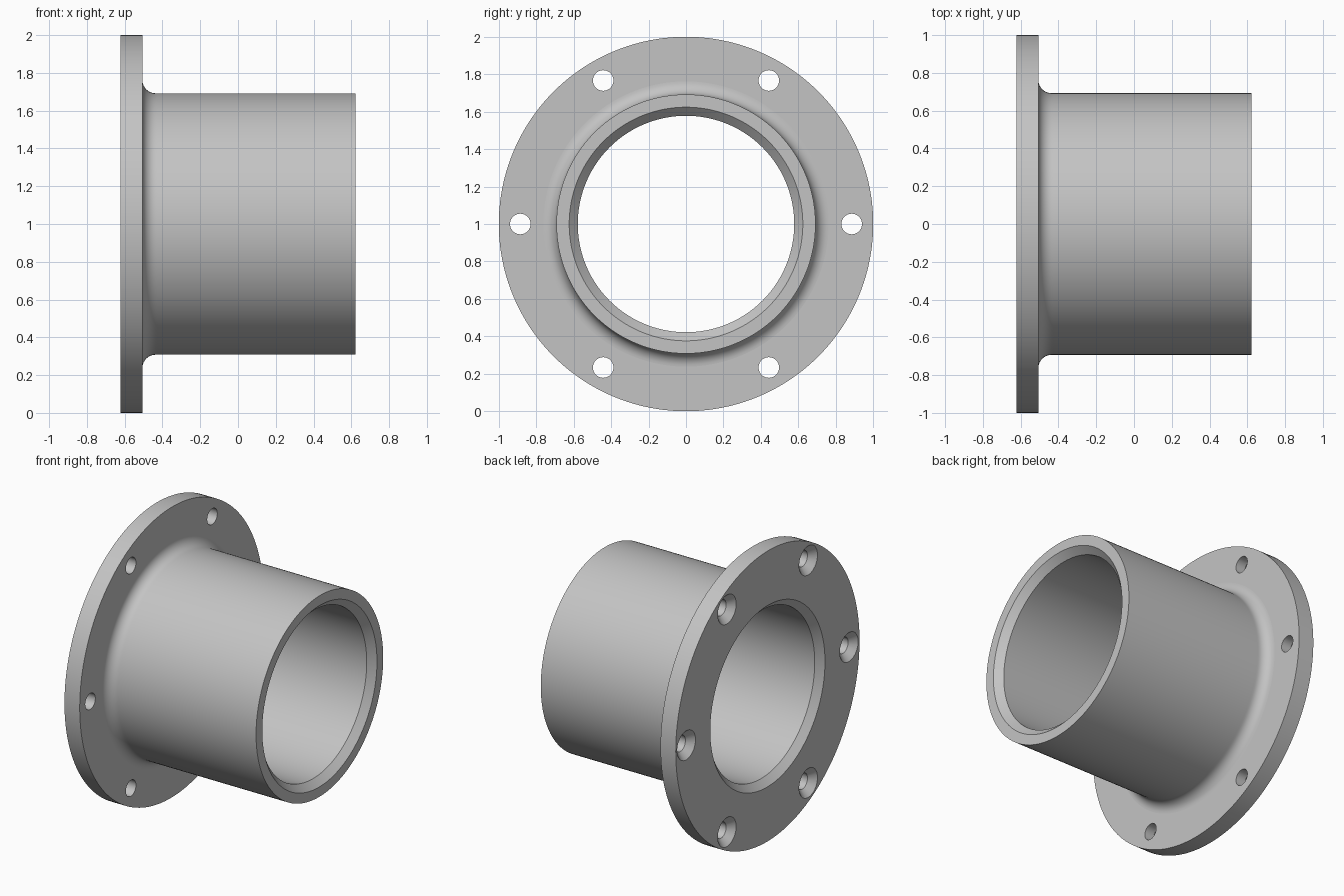
import bpy
import bmesh
from math import cos, sin, pi, radians

cube = bpy.data.objects.get("Cube")
if cube:
    bpy.data.objects.remove(cube)

# Main dimensions; the pipe axis runs along x at height AXIS_Z
AXIS_Z = 1.0
BACK, FACE, END = -0.622, -0.506, 0.622
FLANGE_R, TUBE_R, BORE_R = 1.0, 0.692, 0.578
CHAMFER, FILLET = 0.046, 0.07
BOLT_CIRCLE, HOLE_R, SINK_R = 0.885, 0.055, 0.1

steel = bpy.data.materials.new("light grey metal")
steel.use_nodes = True
grey = (0.55, 0.55, 0.55, 1.0)
steel.diffuse_color = grey
steel.node_tree.nodes["Principled BSDF"].inputs["Base Color"].default_value = grey


def lathe(bm, profile, y, z, segments, ring):
    """Revolve (x, radius) points about an x-parallel axis; ring closes the loop, else cap the ends."""
    loops = []
    for x, r in profile:
        angles = [2 * pi * i / segments for i in range(segments)]
        loops.append([bm.verts.new((x, y + r * cos(a), z + r * sin(a))) for a in angles])
    pairs = list(zip(loops, loops[1:]))
    if ring:
        pairs.append((loops[-1], loops[0]))
    else:
        bm.faces.new(loops[0])
        bm.faces.new(loops[-1])
    for a, b in pairs:
        for i in range(segments):
            j = (i + 1) % segments
            bm.faces.new((a[i], a[j], b[j], b[i]))


def finish(bm, name):
    bmesh.ops.recalc_face_normals(bm, faces=bm.faces[:])
    mesh = bpy.data.meshes.new(name)
    bm.to_mesh(mesh)
    bm.free()
    mesh.materials.append(steel)
    obj = bpy.data.objects.new(name, mesh)
    bpy.context.collection.objects.link(obj)
    return obj


# Flanged tube: flange, root fillet, tube and chamfered bore in one section
steps = 10
fillet = []
for i in range(steps + 1):
    t = pi / 2 * i / steps
    fillet.append((FACE + FILLET * (1 - cos(t)), TUBE_R + FILLET * (1 - sin(t))))
section = [(BACK, BORE_R + CHAMFER), (BACK, FLANGE_R), (FACE, FLANGE_R)]
section += fillet
section += [(FACE + FILLET + 0.01, TUBE_R), (END, TUBE_R), (END, BORE_R + CHAMFER),
            (END - CHAMFER, BORE_R), (BACK + CHAMFER, BORE_R)]
bm = bmesh.new()
lathe(bm, section, 0, AXIS_Z, 160, True)
body = finish(bm, "flanged_tube")

# Six countersunk bolt holes, countersinks on the back of the flange
over = 0.02
depth = SINK_R - HOLE_R
drill = [(BACK - over, SINK_R + over), (BACK + depth, HOLE_R), (FACE + over, HOLE_R)]
bm = bmesh.new()
for k in range(6):
    a = k * pi / 3
    lathe(bm, drill, BOLT_CIRCLE * cos(a), AXIS_Z + BOLT_CIRCLE * sin(a), 40, False)
cutter = finish(bm, "bolt_hole_cutter")
cutter.hide_render = True

cut = body.modifiers.new("bolt holes", "BOOLEAN")
cut.operation = "DIFFERENCE"
cut.solver = "EXACT"
cut.object = cutter
bpy.ops.object.select_all(action="DESELECT")
body.select_set(True)
bpy.context.view_layer.objects.active = body
bpy.ops.object.modifier_apply(modifier=cut.name)
bpy.data.objects.remove(cutter)

# Smooth round surfaces, flat end faces
bpy.ops.object.shade_smooth_by_angle(angle=radians(30))
for face in body.data.polygons:
    if abs(face.normal.x) > 0.999:
        face.use_smooth = False
